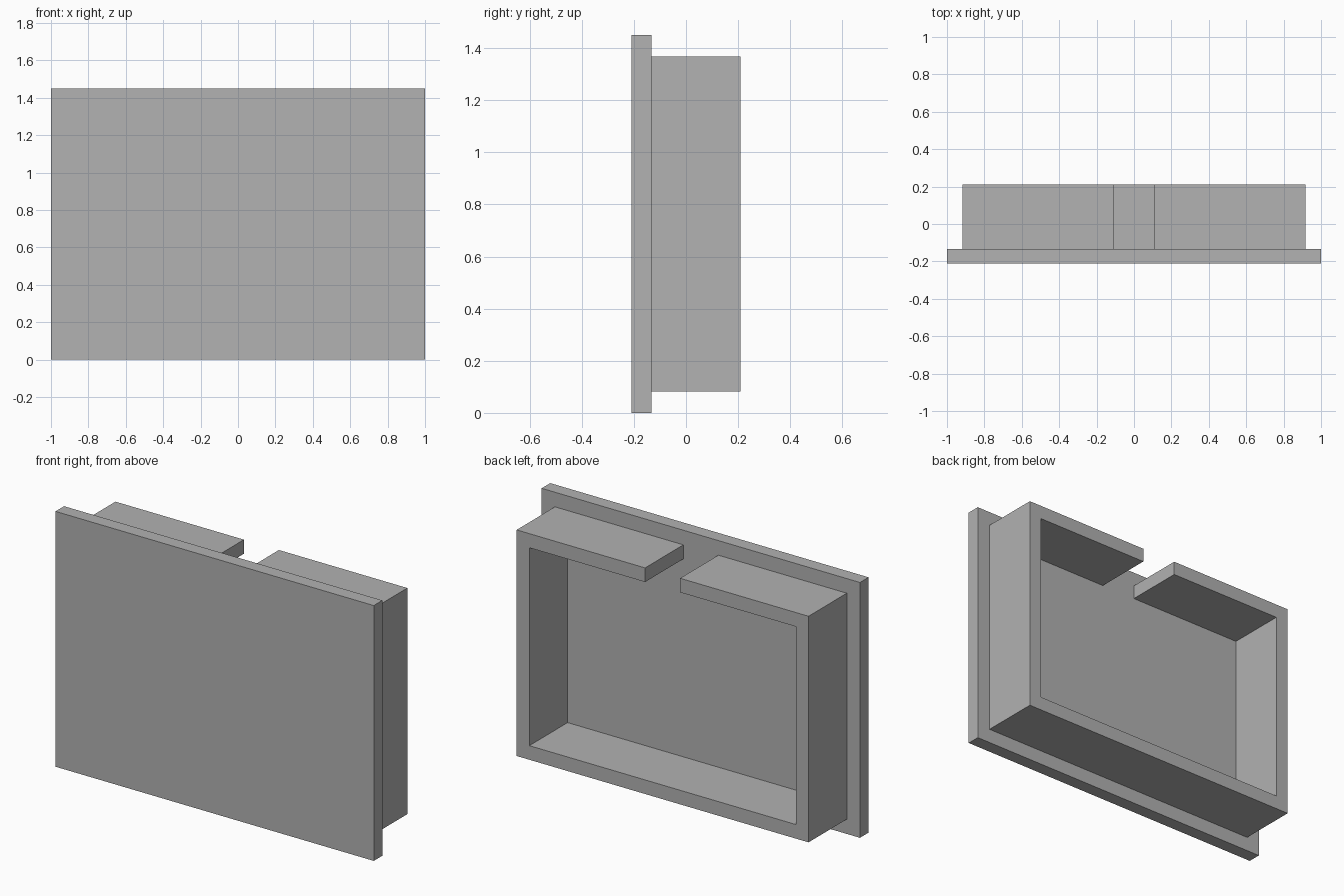
import bpy
import bmesh

cube = bpy.data.objects.get("Cube")
if cube:
    bpy.data.objects.remove(cube, do_unlink=True)

# Single plain grey material
GREY = (0.445, 0.445, 0.445, 1.0)
grey = bpy.data.materials.new("plain_grey")
grey.use_nodes = True
grey.diffuse_color = GREY
grey.node_tree.nodes["Principled BSDF"].inputs["Base Color"].default_value = GREY

# Overall dimensions
FRONT, SEAM, BACK = -0.21, -0.133, 0.21
HEIGHT = 1.45
RIM = 0.083      # plate overhang around the frame
WALL = 0.08      # frame wall thickness
GAP = 0.11       # half width of the opening in the top wall


def extrude_outline(name, outline, y0, y1):
    """Extrude an x-z outline along y into a closed solid."""
    bm = bmesh.new()
    face = bm.faces.new([bm.verts.new((x, y0, z)) for x, z in outline])
    result = bmesh.ops.extrude_face_region(bm, geom=[face], use_keep_orig=True)
    moved = [g for g in result["geom"] if isinstance(g, bmesh.types.BMVert)]
    bmesh.ops.translate(bm, verts=moved, vec=(0, y1 - y0, 0))
    bmesh.ops.recalc_face_normals(bm, faces=bm.faces)
    mesh = bpy.data.meshes.new(name)
    bm.to_mesh(mesh)
    bm.free()
    mesh.materials.append(grey)
    obj = bpy.data.objects.new(name, mesh)
    bpy.context.collection.objects.link(obj)
    return obj


def mirrored(half):
    """Complete a right-hand half outline with its reflection in x."""
    return half + [(-x, z) for x, z in reversed(half)]


# Flat front plate
extrude_outline("front_plate", mirrored([(1, 0), (1, HEIGHT)]), FRONT, SEAM)

# Rear frame: a rectangular wall with a gap in the middle of its top
side, low, high = 1 - RIM, RIM, HEIGHT - RIM
half_frame = [
    (side, low), (side, high), (GAP, high), (GAP, high - WALL),
    (side - WALL, high - WALL), (side - WALL, low + WALL),
]
extrude_outline("rear_frame", mirrored(half_frame), SEAM, BACK)
